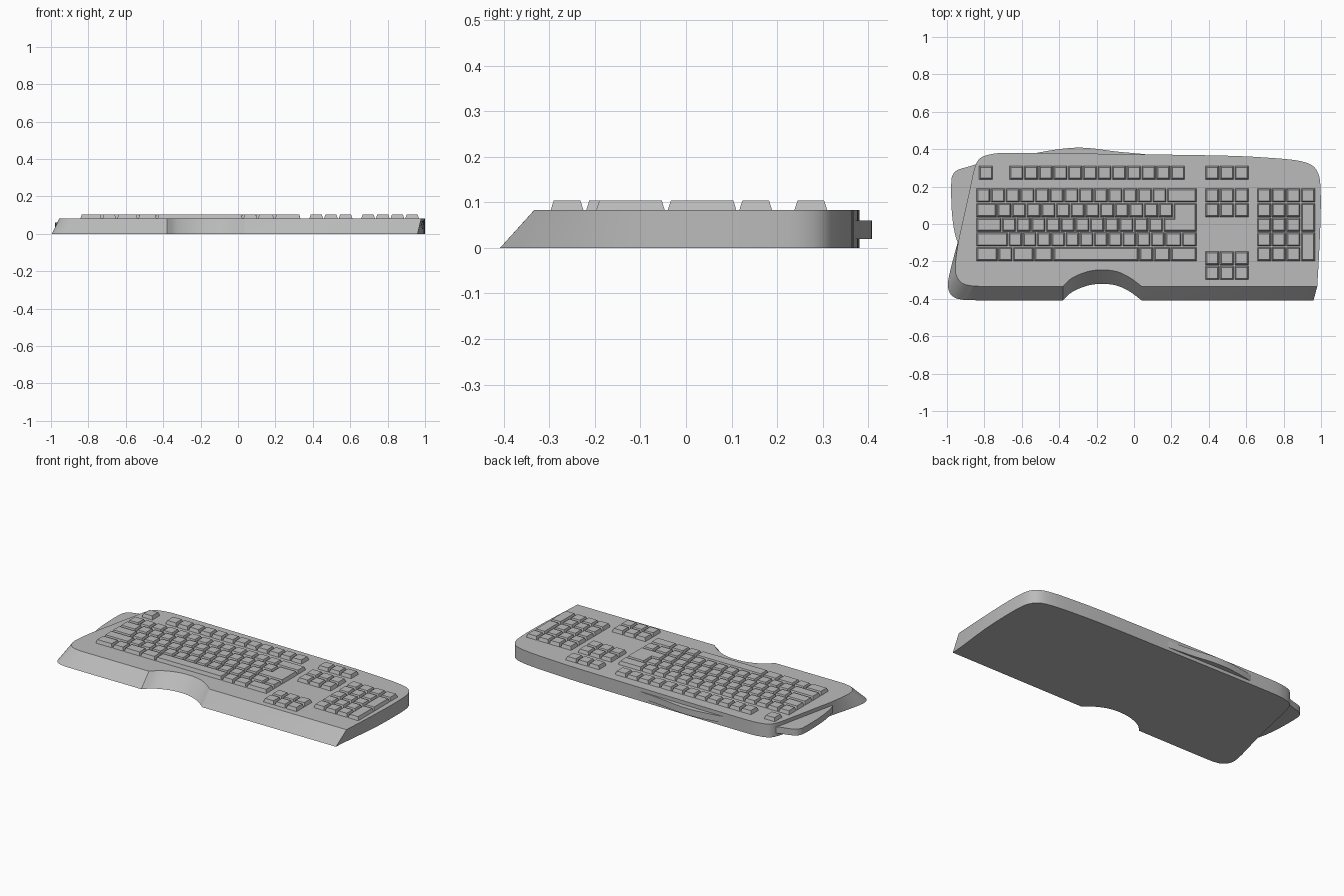
import bpy, bmesh
from mathutils import Vector

if "Cube" in bpy.data.objects:
    bpy.data.objects.remove(bpy.data.objects["Cube"], do_unlink=True)

grey = bpy.data.materials.new("grey plastic")
grey.use_nodes = True
grey.diffuse_color = (0.5, 0.5, 0.5, 1)
grey.node_tree.nodes["Principled BSDF"].inputs["Base Color"].default_value = (0.5, 0.5, 0.5, 1)

DECK, KEY_TOP = 0.083, 0.104


def spline(points, steps=5):
    """Smooth open curve through the points (end point left out)."""
    p = [Vector(q) for q in points]
    p = [2 * p[0] - p[1]] + p + [2 * p[-1] - p[-2]]
    out = []
    for a, b, c, d in zip(p, p[1:], p[2:], p[3:]):
        for i in range(steps):
            t = i / steps
            out.append(0.5 * (2 * b + (c - a) * t + (2 * a - 5 * b + 4 * c - d) * t ** 2
                              + (3 * b - a - 3 * c + d) * t ** 3))
    return out


def loft(bm, low, high, z0, z1):
    """Closed solid between two outlines with equal point counts."""
    lo = [bm.verts.new((p[0], p[1], z0)) for p in low]
    hi = [bm.verts.new((p[0], p[1], z1)) for p in high]
    bm.faces.new(lo[::-1])
    bm.faces.new(hi)
    n = len(lo)
    for i in range(n):
        j = (i + 1) % n
        bm.faces.new((lo[i], lo[j], hi[j], hi[i]))


def finish(name, bm, smooth=False):
    bmesh.ops.recalc_face_normals(bm, faces=bm.faces)
    mesh = bpy.data.meshes.new(name)
    bm.to_mesh(mesh)
    bm.free()
    mesh.materials.append(grey)
    ob = bpy.data.objects.new(name, mesh)
    bpy.context.collection.objects.link(ob)
    if smooth:
        bpy.ops.object.select_all(action='DESELECT')
        ob.select_set(True)
        bpy.context.view_layer.objects.active = ob
        bpy.ops.object.shade_smooth_by_angle(angle=0.6)
    return ob


# Case: rounded deck outline, with the front and left sides flaring out below
rim = spline([(0.98, -0.333), (0.99, -0.15), (0.998, 0.05), (0.997, 0.2), (0.985, 0.27),
              (0.95, 0.315), (0.88, 0.338), (0.75, 0.352), (0.5, 0.365), (0, 0.373),
              (-0.4, 0.378), (-0.68, 0.38), (-0.77, 0.372), (-0.825, 0.35), (-0.852, 0.3),
              (-0.875, 0.2), (-0.91, 0.04), (-0.94, -0.1), (-0.955, -0.22), (-0.95, -0.275),
              (-0.92, -0.315), (-0.87, -0.33), (-0.8, -0.333), (-0.38, -0.333)])
notch = spline([(-0.38, -0.333), (-0.33, -0.288), (-0.25, -0.255), (-0.17, -0.245),
                (-0.09, -0.255), (-0.02, -0.288), (0.04, -0.333)])
deck = rim + notch + [Vector((0.04, -0.333))]


def flare(p):
    t = min(max((-0.04 - p.y) / 0.27, 0), 1)
    t = t * t * (3 - 2 * t)
    if -0.9 < p.x < 0.9 and p.y < -0.2:
        t = 1
    dx = -0.045 if p.x < -0.86 else -0.02 if p.x > 0.9 else 0
    return Vector((p.x + dx * t, p.y - 0.075 * t))


bm = bmesh.new()
loft(bm, [flare(p) for p in deck], deck, 0, DECK)
finish("case", bm, True)

# Thin trim plates on the left-hand edge and along the back
side = spline([(-0.8, 0.34), (-0.86, 0.314), (-0.94, 0.29), (-0.968, 0.265), (-0.977, 0.22),
               (-0.975, 0.08), (-0.962, -0.03), (-0.94, -0.1), (-0.9, -0.12)])
back = spline([(0.12, 0.365), (0.04, 0.375), (-0.1, 0.388), (-0.22, 0.404), (-0.31, 0.408),
               (-0.4, 0.4), (-0.5, 0.384), (-0.56, 0.37)])
for name, outline in (("side_wing", side), ("back_trim", back)):
    bm = bmesh.new()
    loft(bm, outline, outline, 0.02, 0.06)
    finish(name, bm, True)


# Keys: tapered blocks
def key(bm, x0, x1, y0, y1, gap=0.002, taper=0.008):
    def box(m):
        return [(x0 + m, y0 + m), (x1 - m, y0 + m), (x1 - m, y1 - m), (x0 + m, y1 - m)]
    loft(bm, box(gap), box(gap + taper), DECK - 0.004, KEY_TOP)


U = 0.0785                                   # key pitch
ROWS = [0.153 - U * i for i in range(5)]     # row centres, back to front
LEFT, RIGHT = -0.845, 0.337


def row(bm, y, x, widths):
    for w in widths:
        key(bm, x, x + w * U, y - U / 2, y + U / 2)
        x += w * U


# Main block, with widths in key units
bm = bmesh.new()
layout = [[1] * 13 + [2.05],
          [1.43] + [1] * 12,
          [1.75] + [1] * 11,
          [2.2] + [0.97] * 11 + [1.15, 1.03],
          [1.5, 1, 1.45, 1.3, 5.85, 1, 1.15, 1.8]]
for y, widths in zip(ROWS, layout):
    row(bm, y, LEFT, widths)
finish("main_keys", bm)

# L-shaped enter key over two rows
bm = bmesh.new()
top, mid, low = ROWS[1] + U / 2, ROWS[2] + U / 2, ROWS[2] - U / 2


def ell(m):
    a, b = LEFT + 12.75 * U + m, LEFT + 13.43 * U + m
    return [(a, low + m), (RIGHT - m, low + m), (RIGHT - m, top - m),
            (b, top - m), (b, mid - m), (a, mid - m)]


loft(bm, ell(0.002), ell(0.01), DECK - 0.004, KEY_TOP)
finish("enter_key", bm)

# Function row
bm = bmesh.new()
row(bm, 0.274, -0.831, [1])
row(bm, 0.274, -0.668, [1] * 12)
finish("function_keys", bm)

# Navigation and arrow clusters
bm = bmesh.new()
for y in (0.274, ROWS[0], ROWS[1], -0.183, -0.261):
    row(bm, y, 0.379, [1] * 3)
finish("navigation_keys", bm)

# Number pad with two tall keys in the last column
bm = bmesh.new()
PAD = 0.656
for i, y in enumerate(ROWS):
    row(bm, y, PAD, [1] * (4 if i == 0 else 3))
for i in (1, 3):
    key(bm, PAD + 3 * U, PAD + 4 * U, ROWS[i + 1] - U / 2, ROWS[i] + U / 2)
finish("number_pad_keys", bm)
